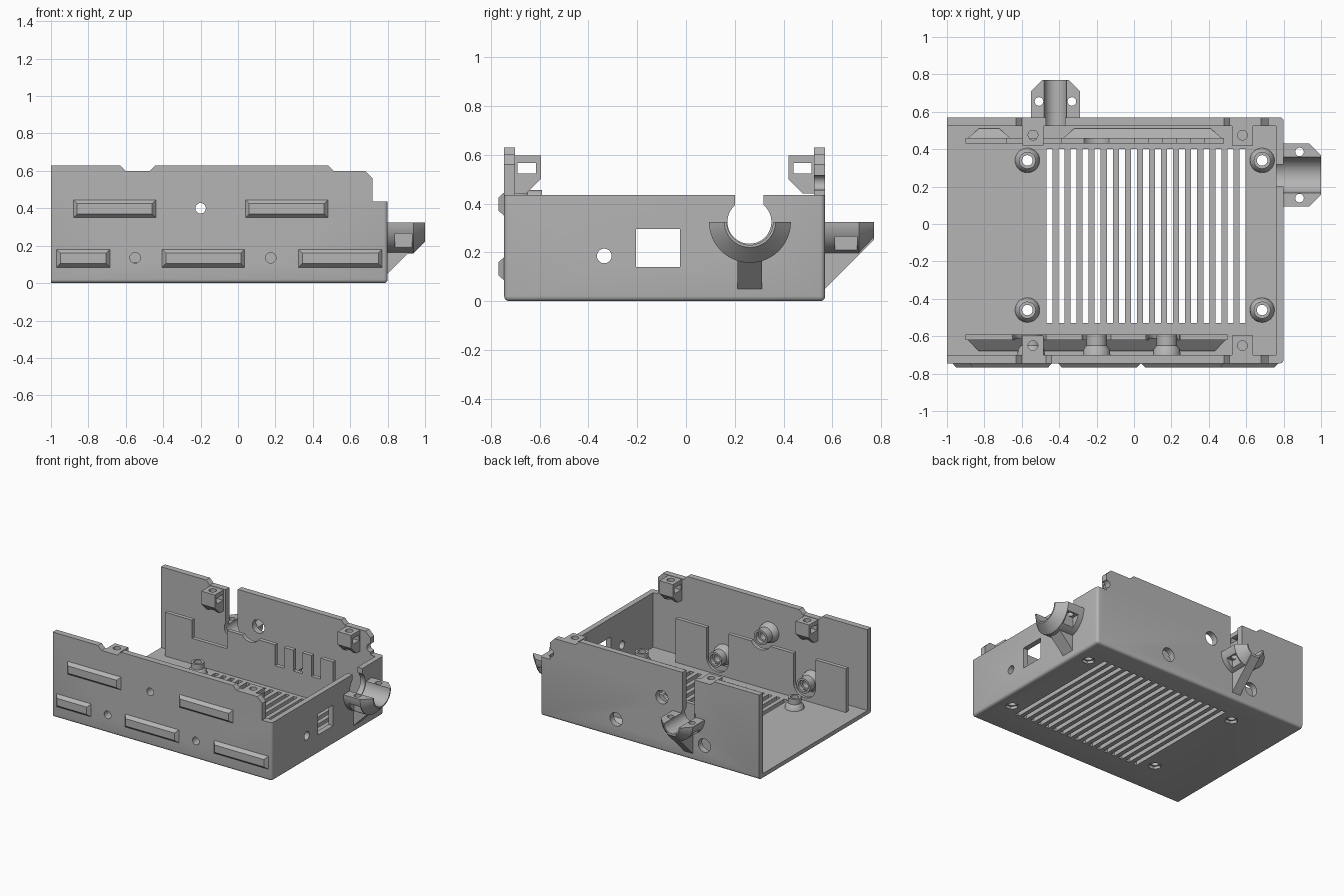
import bpy, bmesh, math

cube = bpy.data.objects.get("Cube")
if cube:
    bpy.data.objects.remove(cube)

grey = bpy.data.materials.new("plain_grey")
grey.use_nodes = True
COLOUR = (0.46, 0.46, 0.46, 1)
grey.diffuse_color = COLOUR
grey.node_tree.nodes["Principled BSDF"].inputs["Base Color"].default_value = COLOUR


def rect(u0, u1, v0, v1):
    return [(u0, v0), (u1, v0), (u1, v1), (u0, v1)]


def ring(u, v, r, n=32):
    return [(u + r * math.cos(2 * math.pi * i / n), v + r * math.sin(2 * math.pi * i / n)) for i in range(n)]


def place(axis, p, w):
    return {"x": (w, p[0], p[1]), "y": (p[0], w, p[1]), "z": (p[0], p[1], w)}[axis]


def loft(name, axis, *lofts):
    """Each item of lofts is a list of (position, outline) stations along the axis."""
    bm = bmesh.new()
    for stations in lofts:
        rows = [[bm.verts.new(place(axis, p, w)) for p in pts] for w, pts in stations]
        n = len(rows[0])
        for a, b in zip(rows, rows[1:]):
            for i in range(n):
                bm.faces.new((a[i], a[(i + 1) % n], b[(i + 1) % n], b[i]))
        bm.faces.new(rows[0][::-1])
        bm.faces.new(rows[-1])
    bmesh.ops.recalc_face_normals(bm, faces=bm.faces)
    mesh = bpy.data.meshes.new(name)
    bm.to_mesh(mesh)
    bm.free()
    mesh.materials.append(grey)
    ob = bpy.data.objects.new(name, mesh)
    bpy.context.collection.objects.link(ob)
    return ob


def prism(name, axis, a, b, *outlines):
    return loft(name, axis, *[[(a, o), (b, o)] for o in outlines])


def bake(ob):
    mesh = bpy.data.meshes.new_from_object(ob.evaluated_get(bpy.context.evaluated_depsgraph_get()))
    ob.modifiers.clear()
    ob.data = mesh


def cut(ob, axis, a, b, *outlines):
    tool = prism("cutter", axis, a, b, *outlines)
    tool.hide_render = True
    mod = ob.modifiers.new("cut", "BOOLEAN")
    mod.operation, mod.solver, mod.object = "DIFFERENCE", "EXACT", tool
    bake(ob)
    bpy.data.objects.remove(tool)


# Tray: rounded block, hollowed out and open at one end
X0, X1, Y0, Y1, TOP = -1, 0.8, -0.745, 0.57, 0.63
tray = prism("tray", "z", 0, TOP, rect(X0, X1, Y0, Y1))
bm = bmesh.new()
bm.from_mesh(tray.data)
edges = []
for e in bm.edges:
    mid = (e.verts[0].co + e.verts[1].co) / 2
    upright = abs(e.verts[0].co.z - e.verts[1].co.z) > 0.1
    if mid.x > X0 + 0.01 and (upright or mid.z < 0.01):
        edges.append(e)
bmesh.ops.bevel(bm, geom=edges, offset=0.02, segments=4, profile=0.5, affect="EDGES")
bm.to_mesh(tray.data)
bm.free()
cut(tray, "z", 0.03, 1, rect(-1.1, 0.76, -0.70, 0.525))

# Stepped top outline of the long walls, low end wall
cut(tray, "y", -1, 1,
    [(-0.66, 0.66), (-0.60, 0.60), (-0.47, 0.60), (-0.41, 0.66)],
    [(0.45, 0.66), (0.51, 0.60), (0.68, 0.60), (0.72, 0.56), (0.72, 0.435), (0.9, 0.435), (0.9, 0.66)])

# Grille slots
cut(tray, "z", -0.1, 0.1, *[rect(x - 0.016, x + 0.016, -0.53, 0.40)
                            for x in [-0.452 + 0.0645 * i for i in range(17)]])

# Wall holes
screw_spots = [(-0.2, 0.4), (-0.55, 0.135), (0.175, 0.135)]
cut(tray, "y", -0.9, -0.6, *[ring(x, z, 0.028) for x, z in screw_spots])
cut(tray, "y", 0.4, 0.7, *[ring(x, z, 0.05) for x, z in screw_spots])
cut(tray, "y", 0.4, 0.7, ring(0.72, 0.485, 0.03))
cut(tray, "x", 0.7, 0.9, rect(-0.205, -0.025, 0.14, 0.295), ring(-0.335, 0.185, 0.03))

# Cable openings
cut(tray, "x", 0.7, 0.9, ring(0.26, 0.325, 0.09, 48))
cut(tray, "x", 0.7, 0.9, rect(0.2, 0.318, 0.33, 0.7))
cut(tray, "y", 0.4, 0.7, ring(-0.42, 0.32, 0.06, 48))
cut(tray, "y", 0.4, 0.7, rect(-0.47, -0.37, 0.32, 0.7))

# Floor standoffs, with hexagonal nut pockets underneath
for i, (x, y) in enumerate([(x, y) for x in (-0.57, 0.685) for y in (-0.46, 0.34)]):
    cut(tray, "z", -0.1, 0.1, ring(x, y, 0.028))
    cut(tray, "z", -0.1, 0.02, ring(x, y, 0.045, 6))
    post = loft(f"standoff_{i + 1}", "z", [(0.025, ring(x, y, 0.067)), (0.05, ring(x, y, 0.062)),
                                           (0.07, ring(x, y, 0.045)), (0.11, ring(x, y, 0.045))])
    cut(post, "z", 0, 0.2, ring(x, y, 0.028))

# Screw bosses inside the front wall
for i, (x, z) in enumerate(screw_spots):
    boss = loft(f"wall_boss_{i + 1}", "y", [(-0.71, ring(x, z, 0.075)), (-0.67, ring(x, z, 0.07)),
                                            (-0.65, ring(x, z, 0.055)), (-0.59, ring(x, z, 0.055))])
    cut(boss, "y", -0.9, -0.62, ring(x, z, 0.028))
    cut(boss, "y", -0.62, -0.5, ring(x, z, 0.04))

# Raised bars on the front
for i, (a, b, z) in enumerate([(-0.885, -0.435, 0.345), (0.035, 0.485, 0.345),
                               (-0.975, -0.68, 0.08), (-0.41, 0.04, 0.08), (0.32, 0.775, 0.08)]):
    loft(f"front_bar_{i + 1}", "y", [(-0.74, rect(a, b, z, z + 0.105)),
                                     (-0.768, rect(a + 0.025, b - 0.025, z + 0.025, z + 0.08))])


# Lid tabs with screw hole and nut slot
def mirror_y(y, side):
    return y if side < 0 else -0.175 - y


for side, label in ((-1, "front"), (1, "back")):
    for x, end in ((-0.54, "right"), (0.58, "left")):
        shape = [(-0.71, 0.597), (-0.595, 0.597), (-0.595, 0.5), (-0.655, 0.44), (-0.71, 0.44)]
        tab = prism(f"{label}_{end}_tab", "x", x - 0.055, x + 0.055,
                    [(mirror_y(y, side), z) for y, z in shape])
        ys = sorted((mirror_y(-0.69, side), mirror_y(-0.615, side)))
        cut(tab, "x", x - 0.1, x + 0.1, rect(*ys, 0.522, 0.565))
        cut(tab, "z", 0.4, 0.7, ring(x, mirror_y(-0.65, side), 0.026))

# Inner guide panels with sloped feet
panel = prism("front_guide_panel", "y", -0.62, -0.59, rect(-0.9, 0.5, 0.025, 0.355))
for x in (0.155, -0.56):
    cut(panel, "y", -0.7, -0.5, rect(x - 0.09, x + 0.09, 0.135, 0.5))
    cut(panel, "y", -0.7, -0.5, ring(x, 0.14, 0.09))
cut(panel, "y", -0.7, -0.5, ring(-0.2, 0.4, 0.09))
comb = prism("back_guide_panel", "y", 0.43, 0.46, rect(-0.9, 0.48, 0.025, 0.355))
cut(comb, "y", 0.4, 0.5, rect(-0.68, -0.39, 0.22, 0.5),
    *[rect(x - 0.037, x + 0.037, 0.2, 0.5) for x in (0.04, 0.19, 0.34)])
cut(comb, "y", 0.4, 0.5, ring(-0.2, 0.4, 0.08))
for name, a, b, ya, yb in (("front_guide_foot", -0.9, 0.5, -0.61, -0.68),
                           ("back_foot_short", -0.9, -0.65, 0.45, 0.51),
                           ("back_foot_long", -0.39, 0.48, 0.45, 0.51)):
    loft(name, "y", [(ya, rect(a, b, 0.025, 0.1)), (yb, rect(a + 0.07, b - 0.07, 0.025, 0.04))])


# Cable cradles: half discs with a tapered end, a sloped rib and screw flanges
def cradle(name, axis, c, start, r, bore, rib):
    z, end, taper = 0.325, start + 0.2, r - bore - 0.01
    cup = loft(name, axis, [(start - 0.02, ring(c, z, r, 48)), (end - taper, ring(c, z, r, 48)),
                            (end, ring(c, z, r - taper, 48))])
    cut(cup, axis, 0, 2, rect(c - 0.5, c + 0.5, z, 1))
    other = "y" if axis == "x" else "x"
    arm = prism(name + "_rib", other, c - rib, c + rib,
                [(start - 0.01, 0.05), (start, 0.05), (end, 0.25), (end, 0.28), (start - 0.01, 0.28)])
    for part in (cup, arm):
        cut(part, axis, 0, 2, ring(c, z, bore, 48))
    mid, off = start + 0.085, (r + bore) / 2 - 0.008
    for s in (-1, 1):
        u, v = (mid, c + s * off) if axis == "x" else (c + s * off, mid)
        cut(cup, "z", 0, 1, ring(u, v, 0.023, 24))
        edge = sorted((c + s * (bore + 0.005), c + s * 0.3))
        cut(cup, axis, mid - 0.045, mid + 0.045, rect(*edge, 0, 0.265))


cradle("side_cable_cradle", "x", 0.262, 0.8, 0.168, 0.095, 0.05)
cradle("back_cable_cradle", "y", -0.42, 0.57, 0.132, 0.06, 0.035)

# Smooth round surfaces, keep edges sharp
bpy.ops.object.select_all(action="DESELECT")
for ob in bpy.context.collection.objects:
    if ob.type == "MESH":
        ob.select_set(True)
        bpy.context.view_layer.objects.active = ob
bpy.ops.object.shade_smooth_by_angle(angle=math.radians(30))
